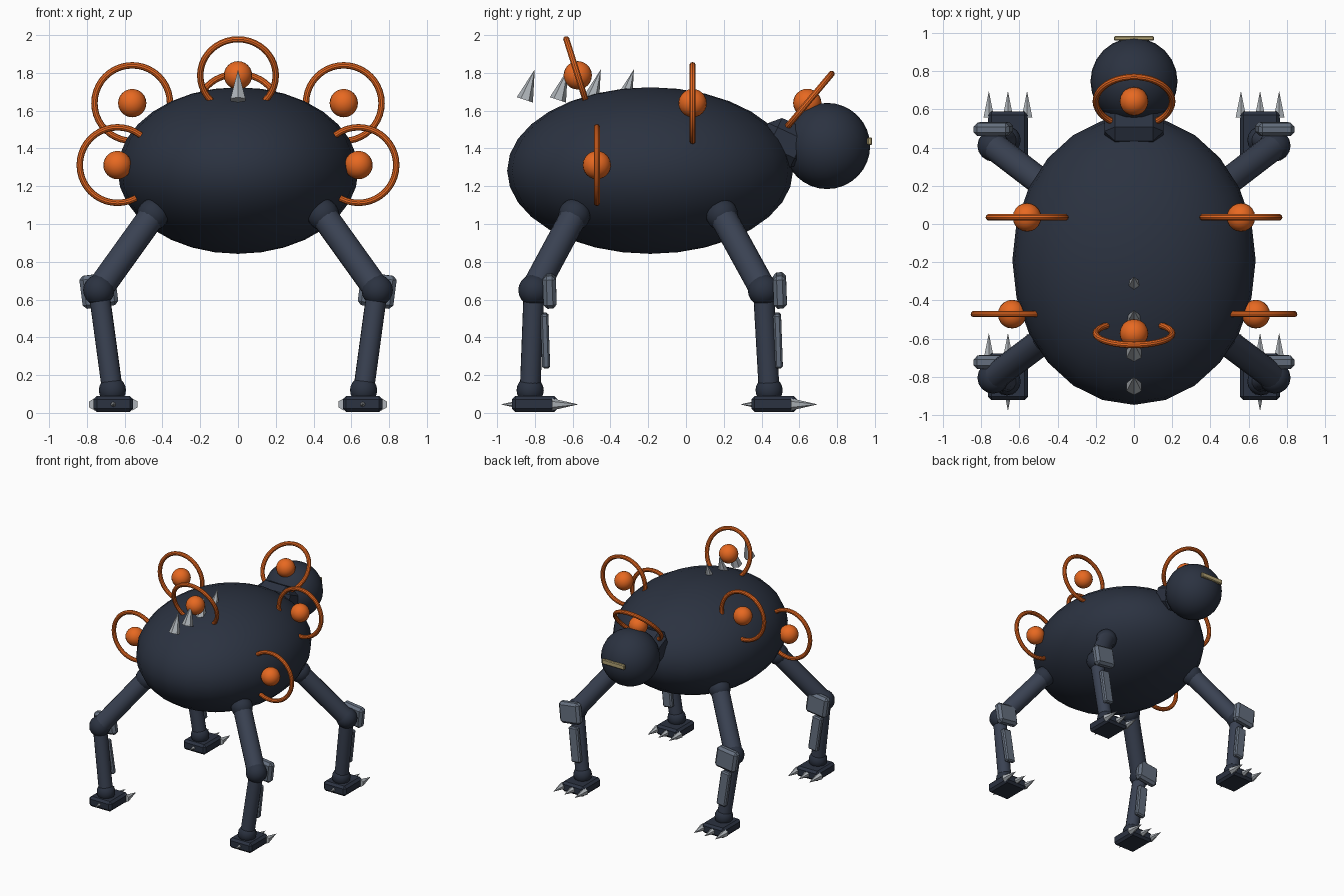
import bpy
from math import radians
from mathutils import Vector

if "Cube" in bpy.data.objects:
    bpy.data.objects.remove(bpy.data.objects["Cube"])


def material(name, rgb):
    m = bpy.data.materials.new(name)
    m.diffuse_color = (*rgb, 1)
    m.use_nodes = True
    m.node_tree.nodes["Principled BSDF"].inputs["Base Color"].default_value = m.diffuse_color
    return m


NAVY = material("navy", (0.024, 0.032, 0.052))
LIMB = material("limb", (0.042, 0.054, 0.085))
PLATE = material("plate", (0.13, 0.16, 0.21))
SPIKE = material("spike", (0.42, 0.45, 0.48))
ORANGE = material("orange", (0.80, 0.14, 0.015))
TAN = material("tan", (0.45, 0.37, 0.18))


def finish(name, mat, smooth=True):
    o = bpy.context.object
    o.name = name
    o.data.materials.append(mat)
    if smooth:
        bpy.ops.object.shade_smooth_by_angle(angle=radians(35))
    return o


def ball(name, loc, r, mat, scale=(1, 1, 1), seg=24, rings=16):
    bpy.ops.mesh.primitive_uv_sphere_add(segments=seg, ring_count=rings, radius=r, location=loc)
    bpy.context.object.scale = scale
    return finish(name, mat)


def box(name, loc, size, mat, bevel, rot=(0, 0, 0)):
    bpy.ops.mesh.primitive_cube_add(size=1, location=loc, rotation=rot)
    o = bpy.context.object
    for v in o.data.vertices:
        v.co = [c * s for c, s in zip(v.co, size)]
    b = o.modifiers.new("bevel", 'BEVEL')
    b.width = bevel
    b.segments = 1
    return finish(name, mat, False)


def rod(name, a, b, r, mat):
    a, b = Vector(a), Vector(b)
    bpy.ops.mesh.primitive_cylinder_add(vertices=16, radius=r, depth=(b - a).length,
                                        location=(a + b) / 2)
    bpy.context.object.rotation_euler = (b - a).to_track_quat('Z', 'Y').to_euler()
    return finish(name, mat)


def cone(name, loc, r, h, rx):
    bpy.ops.mesh.primitive_cone_add(vertices=6, radius1=r, radius2=0, depth=h, location=loc,
                                    rotation=(radians(rx), 0, 0))
    return finish(name, SPIKE, False)


def halo(name, loc, lean=0):
    # glowing orb inside an upright ring
    ball(name + "_orb", loc, 0.075, ORANGE, seg=20, rings=12)
    bpy.ops.mesh.primitive_torus_add(major_segments=40, minor_segments=10, major_radius=0.2,
                                     minor_radius=0.017, location=loc,
                                     rotation=(radians(90 + lean), 0, 0))
    finish(name + "_ring", ORANGE)


# torso, neck, head and eye slit
ball("body", (0, -0.19, 1.283), 1, NAVY, (0.637, 0.757, 0.441))
box("neck", (0, 0.53, 1.43), (0.31, 0.26, 0.22), NAVY, 0.055, (radians(-25), 0, 0))
ball("head", (0, 0.747, 1.413), 0.228, NAVY)
box("visor", (0, 0.972, 1.438), (0.21, 0.025, 0.042), TAN, 0.006)

# orbs with rings
halo("rear_halo", (0, -0.573, 1.787), 17.5)
halo("head_halo", (0, 0.642, 1.641), -40)
for s, side in ((-1, "left"), (1, "right")):
    halo("shoulder_halo_" + side, (s * 0.56, 0.035, 1.64))
    halo("flank_halo_" + side, (s * 0.638, -0.472, 1.312))

# row of spikes over the back
for i in range(4):
    cone("back_spike", (0, -0.827 + 0.175 * i, 1.738), 0.045, 0.17, -18)

# legs: hip, knee and ankle y, pad y, shin y, foot centre y
legs = (("front", 0.19, 0.41, 0.44, 0.497, 0.487, 0.467),
        ("rear", -0.59, -0.805, -0.825, -0.722, -0.745, -0.80))
for s, side in ((-1, "left"), (1, "right")):
    for end, hy, ky, ay, py, sy, fy in legs:
        n = end + "_" + side + "_"
        hip, knee, ankle = (s * 0.45, hy, 1.05), (s * 0.737, ky, 0.65), (s * 0.665, ay, 0.12)
        ball(n + "hip", hip, 0.085, NAVY, seg=16, rings=10)
        ball(n + "knee", knee, 0.083, NAVY, seg=16, rings=10)
        ball(n + "ankle", ankle, 0.072, NAVY, seg=16, rings=10)
        rod(n + "thigh", hip, knee, 0.072, LIMB)
        rod(n + "shin", knee, ankle, 0.055, LIMB)
        # armour plates follow the shin
        tilt = (radians(2), 0, s * 0)
        tilt = (radians(2), radians(s * 7.5), 0)
        box(n + "knee_pad", (s * 0.737, py, 0.648), (0.19, 0.07, 0.175), PLATE, 0.02, tilt)
        box(n + "shin_plate", (s * 0.70, sy, 0.383), (0.085, 0.042, 0.29), PLATE, 0.01, tilt)
        # foot with three front claws and one heel claw
        box(n + "foot", (s * 0.66, fy, 0.047), (0.21, 0.243, 0.085), NAVY, 0.018)
        for dx in (-0.1, 0, 0.1):
            cone(n + "claw", (s * 0.66 + dx, fy + 0.16, 0.045), 0.032, 0.14, -90)
        cone(n + "heel_claw", (s * 0.66, fy - 0.125, 0.045), 0.025, 0.11, 90)
